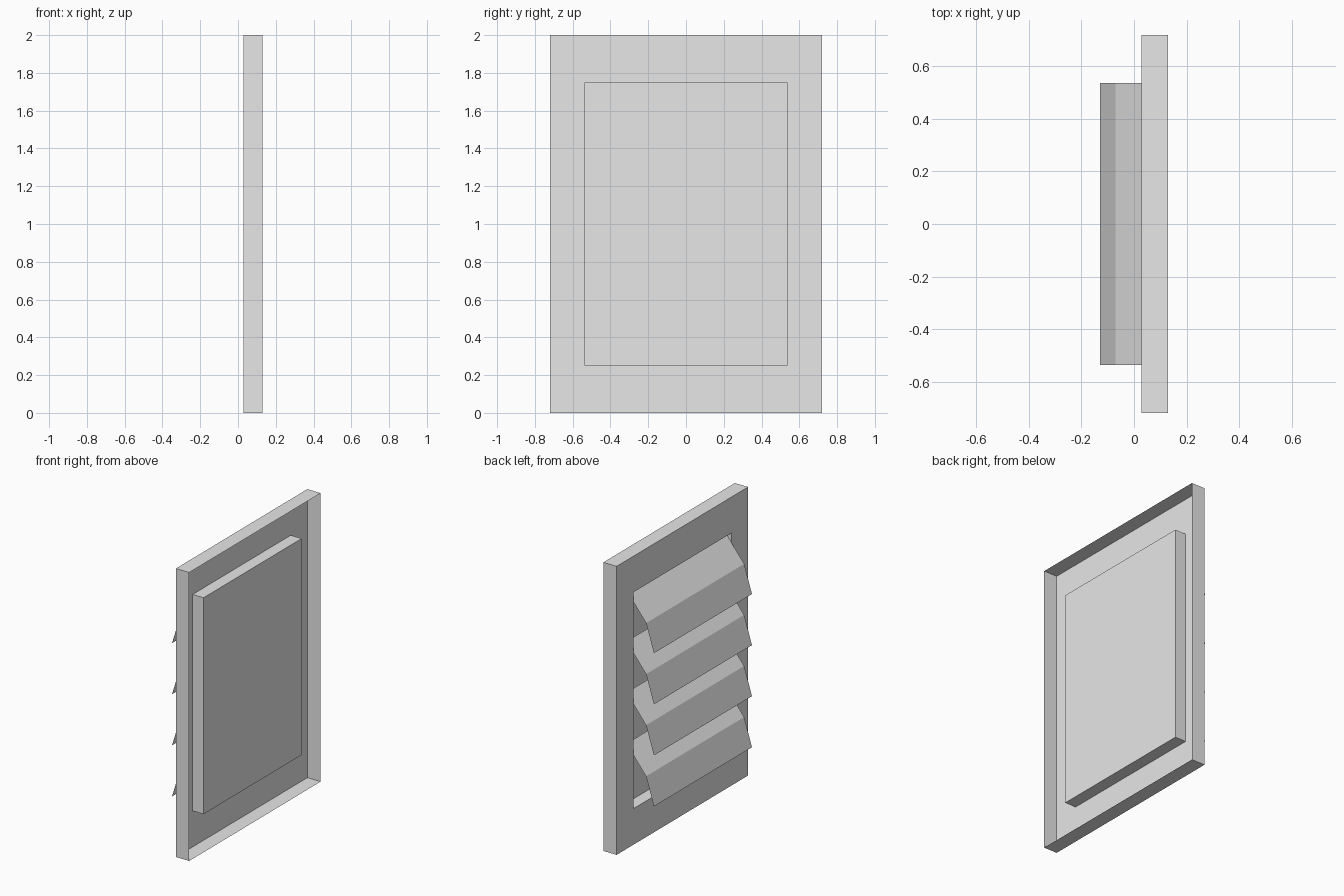
import bpy

cube = bpy.data.objects.get("Cube")
if cube:
    bpy.data.objects.remove(cube, do_unlink=True)

# Single flat colour
GREY = (0.8, 0.8, 0.8, 1.0)
grey = bpy.data.materials.new("light_grey")
grey.use_nodes = True
grey.diffuse_color = GREY
grey.node_tree.nodes["Principled BSDF"].inputs["Base Color"].default_value = GREY


def add_mesh(name, verts, faces):
    mesh = bpy.data.meshes.new(name)
    mesh.from_pydata(verts, [], faces)
    mesh.materials.append(grey)
    obj = bpy.data.objects.new(name, mesh)
    bpy.context.scene.collection.objects.link(obj)
    return obj


def loft_rectangles(name, rings, cap=False):
    """Join rectangles, each given as (x, half width, bottom, top)."""
    verts, faces = [], []
    for x, half, low, high in rings:
        verts += [(x, -half, low), (x, half, low), (x, half, high), (x, -half, high)]
    for r in range(len(rings) - 1):
        for i in range(4):
            a, b = 4 * r + i, 4 * r + (i + 1) % 4
            faces.append((a, a + 4, b + 4, b))
    if cap:
        last = len(verts) - 4
        faces.append((last + 3, last + 2, last + 1, last))
    return add_mesh(name, verts, faces)


def sheet(name, profile, half, dz):
    """Sweep an open (x, z) profile along y into a thin sheet."""
    verts = [(x, y, z + dz) for x, z in profile for y in (-half, half)]
    faces = [(2 * i, 2 * i + 1, 2 * i + 3, 2 * i + 2) for i in range(len(profile) - 1)]
    return add_mesh(name, verts, faces)


PLATE_X, HALF_OPEN = 0.028, 0.537
opening = (PLATE_X, HALF_OPEN, 0.25, 1.75)

# Shallow frame: thin rim walls and a plate with a rectangular opening
loft_rectangles("frame", [(0.13, 0.72, 0, 2), (PLATE_X, 0.72, 0, 2), opening])

# Closed recess behind the opening
loft_rectangles("recess_box", [opening, (0.112,) + opening[1:]], cap=True)

# Four bent louvre blades
blade = [(0.08, 1.75), (-0.07, 1.563), (-0.13, 1.37)]
for n in range(4):
    sheet(f"louvre_blade_{n + 1}", blade, HALF_OPEN, -0.354 * n)
